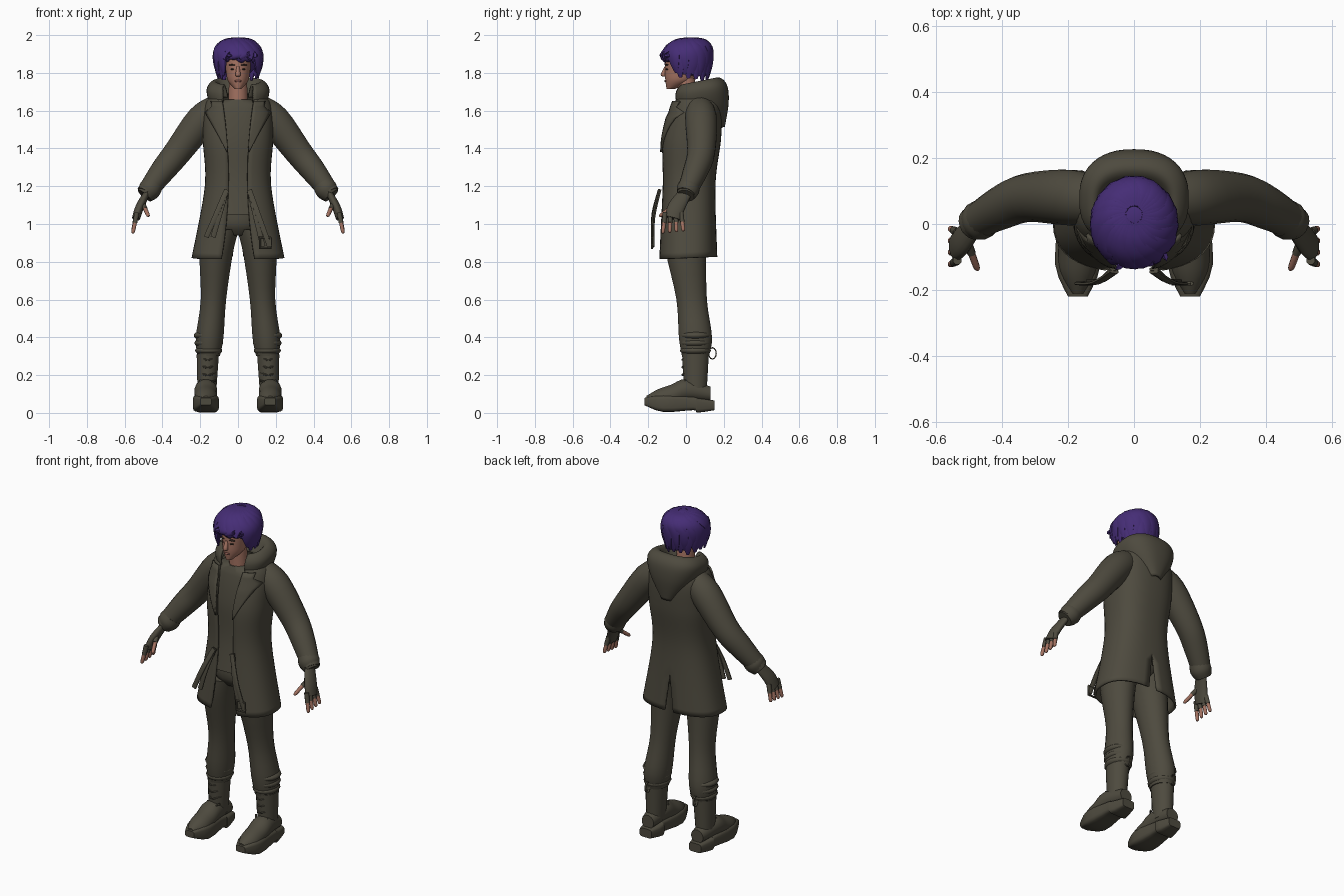
import bpy, math, random
from mathutils import Vector

random.seed(4)
if "Cube" in bpy.data.objects:
    bpy.data.objects.remove(bpy.data.objects["Cube"])


def material(name, red, green, blue):
    mat = bpy.data.materials.new(name)
    mat.use_nodes = True
    colour = (red, green, blue, 1)
    mat.diffuse_color = colour
    mat.node_tree.nodes["Principled BSDF"].inputs["Base Color"].default_value = colour
    return mat


OLIVE = material("olive cloth", .076, .069, .049)
PURPLE = material("purple hair", .06, .026, .18)
SKIN = material("skin", .37, .17, .12)
DARK = material("dark brown", .03, .02, .015)
LIPS = material("lips", .26, .1, .08)
X, Y, Z = Vector((1, 0, 0)), Vector((0, 1, 0)), Vector((0, 0, 1))
CURVE = .8  # boxiness of the torso sections


def spline(rows, steps):
    """Catmull-Rom resampling of rows of numbers."""
    out = []
    last = len(rows) - 1
    for i in range(last):
        before, start, end, after = (rows[max(i - 1, 0)], rows[i], rows[i + 1], rows[min(i + 2, last)])
        for j in range(steps):
            t = j / steps
            out.append([q + t / 2 * (r - p + t * (2 * p - 5 * q + 4 * r - s + t * (3 * (q - r) + s - p)))
                        for p, q, r, s in zip(before, start, end, after)])
    return out + [list(rows[-1])]


def signed_power(value, power):
    return math.copysign(abs(value) ** power, value)


def make(name, verts, faces, mat, mirror, thickness=0):
    mesh = bpy.data.meshes.new(name)
    mesh.from_pydata([tuple(v) for v in verts], [], faces)
    mesh.materials.append(mat)
    part = bpy.data.objects.new(name, mesh)
    bpy.context.collection.objects.link(part)
    if mirror:
        part.modifiers.new("Mirror", "MIRROR").use_clip = True
    if thickness:
        solid = part.modifiers.new("Solidify", "SOLIDIFY")
        solid.thickness, solid.offset = thickness, 0
    bpy.ops.object.select_all(action="DESELECT")
    bpy.context.view_layer.objects.active = part
    part.select_set(True)
    bpy.ops.object.shade_smooth_by_angle(angle=math.radians(50))


def tube(name, path, radii, mat, flat=1, ref=X, axis=None, mirror=True, sides=16, power=1, steps=4):
    """Loft along a path; radii run along ref, and radii times flat across it."""
    rows = spline([(*point, radius) for point, radius in zip(path, radii)], steps)
    points = [Vector(row[:3]) for row in rows]
    if axis and axis.dot(points[-1] - points[0]) < 0:
        axis = -axis
    verts, count = [], len(rows)
    for i, row in enumerate(rows):
        along = axis or (points[min(i + 1, count - 1)] - points[max(i - 1, 0)]).normalized()
        side = (ref - along * ref.dot(along)).normalized()
        across = along.cross(side) * flat
        for j in range(sides):
            a = math.tau * (j + .5) / sides
            offset = side * signed_power(math.cos(a), power) + across * signed_power(math.sin(a), power)
            verts.append(points[i] + offset * row[3])
    faces = [(i * sides + j, i * sides + (j + 1) % sides, (i + 1) * sides + (j + 1) % sides, (i + 1) * sides + j)
             for i in range(count - 1) for j in range(sides)]
    faces += [range(sides)[::-1], range((count - 1) * sides, count * sides)]
    make(name, verts, [tuple(face) for face in faces], mat, mirror)


def ball(name, centre, width, depth, height, mat, mirror=True):
    angles = [math.pi * (i + .2) / 10 for i in range(10)]
    path = [Vector(centre) - Z * height * math.cos(a) for a in angles]
    tube(name, path, [width * math.sin(a) for a in angles], mat, depth / width, axis=Z, mirror=mirror, steps=2)


def sheet(name, grid, mat, thickness):
    wide = len(grid[0])
    faces = [(i * wide + j, i * wide + j + 1, (i + 1) * wide + j + 1, (i + 1) * wide + j)
             for i in range(len(grid) - 1) for j in range(wide - 1)]
    make(name, [v for row in grid for v in row], faces, mat, True, thickness)


def shell(name, rows, gap, tilt, slit=0):
    """Wrap open at the front by gap(z, width), and at the back below the slit height."""
    grid = []
    for z, width, front, back in rows:
        start = math.asin((gap(z, width) / width) ** (1 / CURVE))
        vent = max(0, slit - z) / 8
        end = math.pi - math.asin((vent / width) ** (1 / CURVE))
        middle, depth, row = (front + back) / 2, (back - front) / 2, []
        for j in range(21):
            a = start + (end - start) * j / 20
            y = -depth * signed_power(math.cos(a), CURVE)
            row.append((width * abs(math.sin(a)) ** CURVE, middle + y, z + tilt * y))
        grid.append(row)
    sheet(name, grid, OLIVE, .012)


# Coat: height, half width, front and back
COAT = spline([(.82, .24, -.14, .16), (1.2, .17, -.12, .15), (1.45, .18, -.12, .18),
               (1.63, .17, -.07, .18), (1.7, .1, -.04, .13)], 8)


def coat_gap(z, width):
    return .05 + (z - 1.25) ** 2 / 5


shell("coat", COAT, coat_gap, .04, slit=1.05)

# Notched lapels lying on the chest
lapel = []
for i in range(10):
    z = 1.38 + .03 * i
    spread = (z - 1.37) * .45 if z < 1.6 else .06
    _, width, front, back = min(COAT, key=lambda row: abs(row[0] - z))
    row = []
    for j in range(6):
        x = coat_gap(z, width) + spread * j / 5
        bulge = (1 - (x / width) ** (2 / CURVE)) ** (CURVE / 2)
        row.append((x, (front + back) / 2 - (back - front) / 2 * bulge - .012, z))
    lapel.append(row)
sheet("lapels", lapel, OLIVE, .01)

# Hood resting on the shoulders
hood = [(1.51, .03, .14, .2), (1.62, .13, -.03, .22), (1.71, .16, -.06, .21), (1.75, .12, -.03, .16), (1.68, .09, 0, .1)]
shell("hood", spline(hood, 6), lambda z, width: min(.08, width * .6), .2)

# Shirt fitted inside the coat
inner = [row for row in COAT if 1.03 < row[0] < 1.64]
tube("shirt", [(0, (front + back) / 2, z) for z, width, front, back in inner] + [(0, 0, 1.66)],
     [width - .015 for z, width, front, back in inner] + [.065],
     OLIVE, .78, axis=Z, mirror=False, sides=24, power=CURVE, steps=1)

# Sleeves and cuffs
tube("sleeves", [(.1, .07, 1.62), (.19, .08, 1.55), (.32, .08, 1.38), (.4, .05, 1.28), (.49, 0, 1.16)],
     [.07, .085, .074, .066, .05], OLIVE, ref=Y, sides=20)
tube("cuffs", [(.45, .02, 1.21), (.47, .01, 1.18), (.495, 0, 1.15)], [.056, .06, .045], OLIVE, ref=Y)

# Fingerless gloves and fingers
tube("gloves", [(.48, 0, 1.17), (.52, -.05, 1.09), (.54, -.07, 1.03)], [.034, .046, .043], OLIVE, .5, ref=Y)


def finger(name, root, tip):
    root, tip = Vector(root), Vector(tip)
    knuckle = root.lerp(tip, .5)
    tube(name + "_sleeve", [root, knuckle], [.014, .013], OLIVE, sides=8)
    tube(name, [knuckle, root.lerp(tip, .9), tip], [.011, .01, .004], SKIN, sides=8)


for i, name in enumerate(["index", "middle", "ring", "little"]):
    y = .028 * i - .11
    finger(name + "_fingers", (.535, y, 1.06), (.557, y * 1.3 + .02, .95 + .004 * i))
finger("thumbs", (.51, -.04, 1.12), (.473, -.14, 1.04))

# Hips and trousers with folds above the boots
tube("hips", [(0, .01, 1.12), (0, .01, 1), (0, .01, .94)], [.145, .15, .1], OLIVE, .8, axis=Z, mirror=False)
tube("trousers", [(.09, 0, .97), (.115, 0, .85), (.13, .03, .6), (.15, .05, .4), (.155, .05, .3)],
     [.096, .09, .068, .074, .06], OLIVE, 1.2, axis=Z, sides=20)
for i in range(3):
    ball(f"trouser_folds_{i}", (.155, .05, .33 + .04 * i), .073 + .004 * i, .083, .03, OLIVE)

# Boots
tube("boot_shafts", [(.165, .05, .1), (.16, .05, .31)], [.05, .06], OLIVE, 1.2, axis=Z)
tube("boot_feet", [(.165, .13, .1), (.17, 0, .12), (.17, -.08, .09), (.17, -.15, .07), (.17, -.21, .07)],
     [.04, .06, .06, .055, .02], OLIVE, axis=Y)
tube("boot_soles", [(.165, .15, .04), (.165, .06, .04), (.17, .04, .05), (.17, -.12, .05), (.17, -.22, .06)],
     [.04, .06, .055, .07, .03], OLIVE, .65, axis=Y, power=.4, steps=3)
for i in range(4):
    z, y = .17 + .04 * i, -.04 if i == 0 else -.025
    tube(f"boot_laces_{i}", [(.12, y + .04, z), (.16, y, z - .01), (.2, y + .04, z)], [.006] * 3, OLIVE, sides=6)
turns = [math.tau * i / 12 for i in range(13)]
tube("boot_pull_loops", [(.16, .14 + .02 * math.sin(a), .315 + .03 * math.cos(a)) for a in turns],
     [.006] * len(turns), OLIVE, .5, sides=6, steps=1)

# Hanging belt ends and buckle
for name, way, drop in [("left", 1, .3), ("right", -1, .25)]:
    for strand in (-1, 1):
        path = [(way * (.06 + .09 * t + .018 * strand * t), -.14 - .06 * t * (1.6 - t) - .004 * strand, 1.18 - drop * t)
                for t in (0, .5, 1)]
        tube(f"{name}_belt_{strand}", path, [.014] * 3, OLIVE, .4, mirror=False, sides=8, power=.6)
frame = [(.145 + .04 * math.cos(a), -.18, .9 + .04 * math.sin(a)) for a in [math.pi * (i / 2 + .25) for i in range(5)]]
tube("belt_buckle", frame, [.007] * 5, OLIVE, ref=Y, mirror=False, sides=6, steps=1)

# Head and face
tube("neck", [(0, .01, 1.6), (0, 0, 1.77)], [.055, .048], SKIN, axis=Z, mirror=False)
tube("head", [(0, -.08, 1.716), (0, -.04, 1.755), (0, -.03, 1.8), (0, -.01, 1.9), (0, 0, 1.95)],
     [.018, .053, .063, .073, .05], SKIN, 1.3, axis=Z, mirror=False, sides=24)
tube("nose", [(0, -.107, 1.835), (0, -.12, 1.79), (0, -.112, 1.78)], [.007, .014, .007], SKIN, axis=Z, mirror=False)
ball("lips", (0, -.109, 1.757), .02, .006, .006, LIPS, mirror=False)
ball("eyes", (.028, -.1, 1.819), .012, .008, .005, DARK)
ball("eyebrows", (.03, -.102, 1.842), .02, .01, .004, DARK)

# Hair: cap plus two layers of swirled locks
ball("hair_cap", (0, .02, 1.885), .112, .1, .105, PURPLE, mirror=False)
LOCKS = 17
for layer in range(2):
    for i in range(LOCKS):
        turn = math.tau * (i + layer / 2) / LOCKS
        low = (1.86 if math.cos(turn) > .72 else 1.765) + .025 * layer + random.uniform(-.01, .012)
        grow = 1 + .035 * layer + random.uniform(-.02, .02)
        path, widths = [], []
        for j in range(6):
            polar = min(.2 + .4 * j, 1.5)
            a = turn + .4 * (polar - 1.4) + .03 * j
            reach = math.sin(polar) * grow * (.94 if j == 5 else 1)
            top = math.cos(polar)
            z = 1.88 + .104 * top if j < 4 else low + (5 - j) * (1.89 - low) / 2
            path.append((.114 * reach * math.sin(a), .03 * top - .121 * reach * math.cos(a), z))
            widths.append(.043 * math.sin(math.pi * (j + .6) / 6))
        side = Vector((math.cos(turn), math.sin(turn), 0))
        tube(f"hair_lock_{layer}_{i}", path, widths, PURPLE, .45, ref=side, mirror=False, sides=8)
